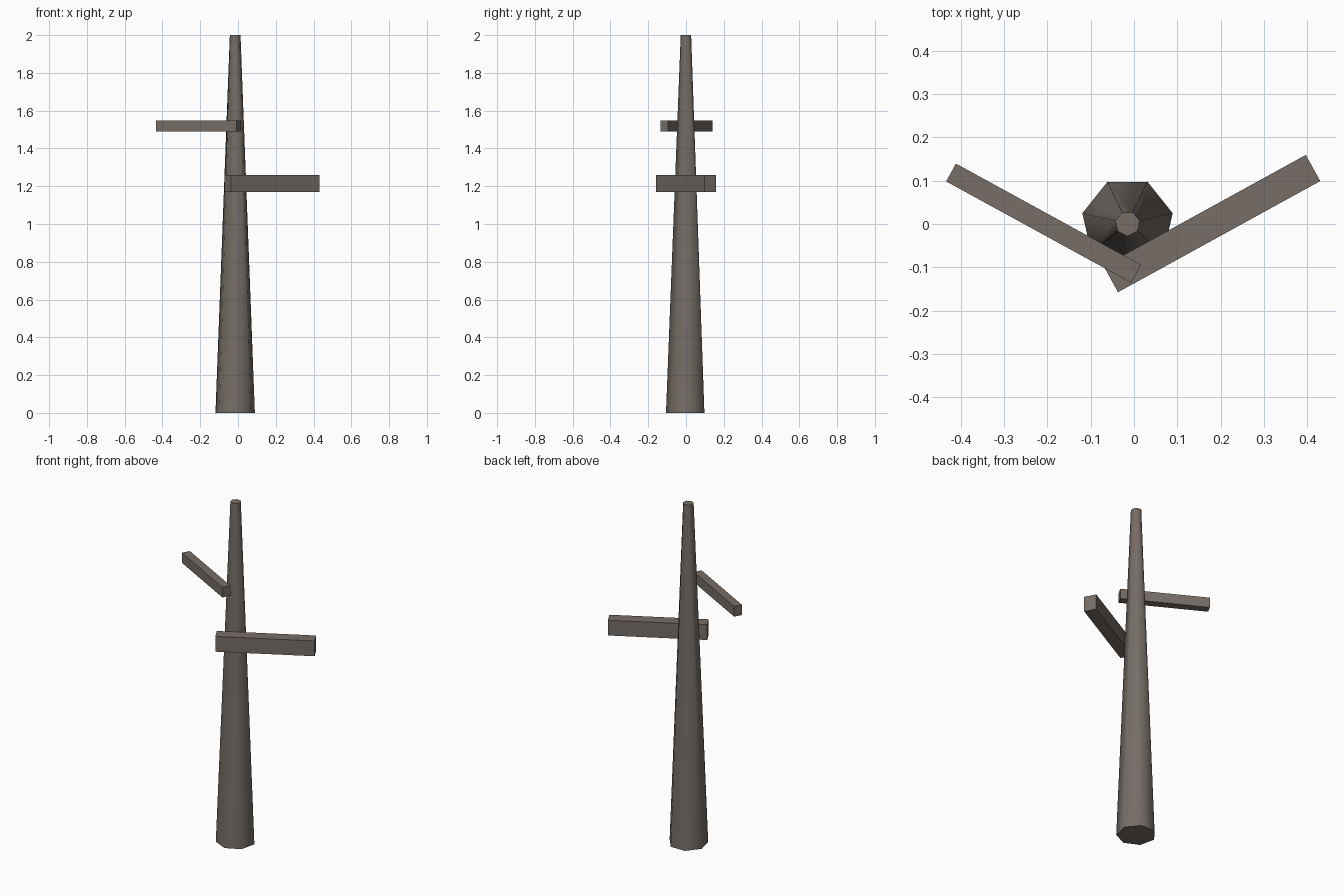
import bpy
import math

if "Cube" in bpy.data.objects:
    bpy.data.objects.remove(bpy.data.objects["Cube"])

# One weathered wood colour
wood = bpy.data.materials.new("weathered_wood")
wood.diffuse_color = (0.18, 0.155, 0.135, 1.0)
wood.use_nodes = True
wood.node_tree.nodes["Principled BSDF"].inputs["Base Color"].default_value = wood.diffuse_color


def finish(obj, name):
    obj.name = name
    obj.data.name = name
    obj.data.materials.append(wood)


def branch(name, centre, size, angle):
    bpy.ops.mesh.primitive_cube_add(size=1, location=centre,
                                    rotation=(0, 0, math.radians(angle)))
    obj = bpy.context.object
    obj.scale = size
    bpy.ops.object.transform_apply(location=False, rotation=False, scale=True)
    finish(obj, name)


# Tapered seven-sided trunk, one corner facing the front
bpy.ops.mesh.primitive_cone_add(vertices=7, radius1=0.107, radius2=0.029,
                                depth=2, location=(-0.015, 0.001, 1),
                                rotation=(0, 0, math.pi))
trunk = bpy.context.object
bpy.ops.object.shade_smooth_by_angle(angle=math.radians(60))
finish(trunk, "trunk")

# Two square-cut branches swept backwards
branch("lower_branch", (0.18, 0.001, 1.215), (0.533, 0.069, 0.09), 28.8)
branch("upper_branch", (-0.209, 0.002, 1.519), (0.487, 0.047, 0.06), -28.7)
